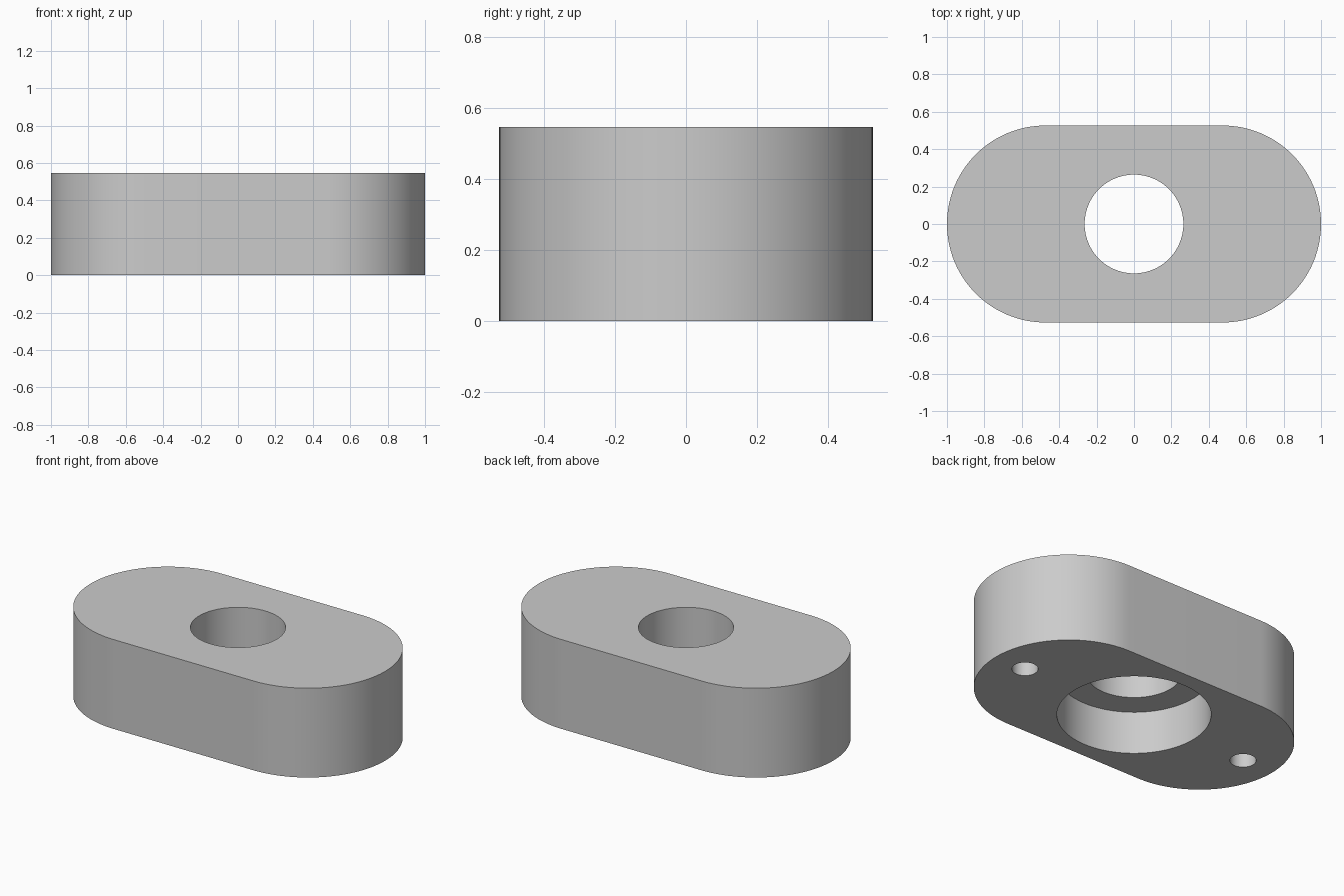
import bpy
import bmesh
from math import cos, sin, pi, radians

LENGTH, WIDTH, HEIGHT = 2.0, 1.053, 0.547
BORE_R, RECESS_R, RECESS_DEPTH = 0.264, 0.428, 0.263
PIN_R, PIN_X, PIN_DEPTH = 0.073, 0.79, 0.32
OVERCUT = 0.1

cube = bpy.data.objects.get("Cube")
if cube:
    bpy.data.objects.remove(cube, do_unlink=True)

grey = bpy.data.materials.new("plain grey")
grey.use_nodes = True
colour = (0.6, 0.6, 0.6, 1)
grey.diffuse_color = colour
grey.node_tree.nodes["Principled BSDF"].inputs["Base Color"].default_value = colour


def prism(name, outline, z0, z1):
    """Extrude a closed flat outline from z0 to z1."""
    bm = bmesh.new()
    base = bm.faces.new([bm.verts.new((x, y, z0)) for x, y in outline])
    result = bmesh.ops.extrude_face_region(bm, geom=[base])
    top = [g for g in result["geom"] if isinstance(g, bmesh.types.BMVert)]
    bmesh.ops.translate(bm, verts=top, vec=(0, 0, z1 - z0))
    bmesh.ops.recalc_face_normals(bm, faces=bm.faces)
    mesh = bpy.data.meshes.new(name)
    bm.to_mesh(mesh)
    bm.free()
    obj = bpy.data.objects.new(name, mesh)
    bpy.context.collection.objects.link(obj)
    mesh.materials.append(grey)
    return obj


def arc(cx, radius, start, sweep, steps):
    return [(cx + radius * cos(start + sweep * i / steps),
             radius * sin(start + sweep * i / steps)) for i in range(steps + 1)]


def circle(cx, radius, steps=96):
    return arc(cx, radius, 0, 2 * pi, steps)[:-1]


# Body: straight sides with a half-round at each end
cap_r = WIDTH / 2
cap_x = LENGTH / 2 - cap_r
outline = arc(cap_x, cap_r, -pi / 2, pi, 64) + arc(-cap_x, cap_r, pi / 2, pi, 64)
body = prism("rounded_block", outline, 0, HEIGHT)

# Stepped centre bore and two blind pin holes in the underside
cutters = [
    prism("bore_cutter", circle(0, BORE_R), -OVERCUT, HEIGHT + OVERCUT),
    prism("recess_cutter", circle(0, RECESS_R), -OVERCUT, RECESS_DEPTH),
]
for side, name in ((1, "left"), (-1, "right")):
    cutters.append(prism(name + "_pin_hole_cutter", circle(side * PIN_X, PIN_R, 48),
                         -OVERCUT, PIN_DEPTH))

bpy.ops.object.select_all(action="DESELECT")
body.select_set(True)
bpy.context.view_layer.objects.active = body
for cutter in cutters:
    cutter.hide_render = True
    cut = body.modifiers.new(cutter.name, "BOOLEAN")
    cut.operation = "DIFFERENCE"
    cut.solver = "EXACT"
    cut.object = cutter
    bpy.ops.object.modifier_apply(modifier=cut.name)
    bpy.data.objects.remove(cutter, do_unlink=True)

# Smooth walls, crisp rims
bpy.ops.object.shade_smooth_by_angle(angle=radians(30))
